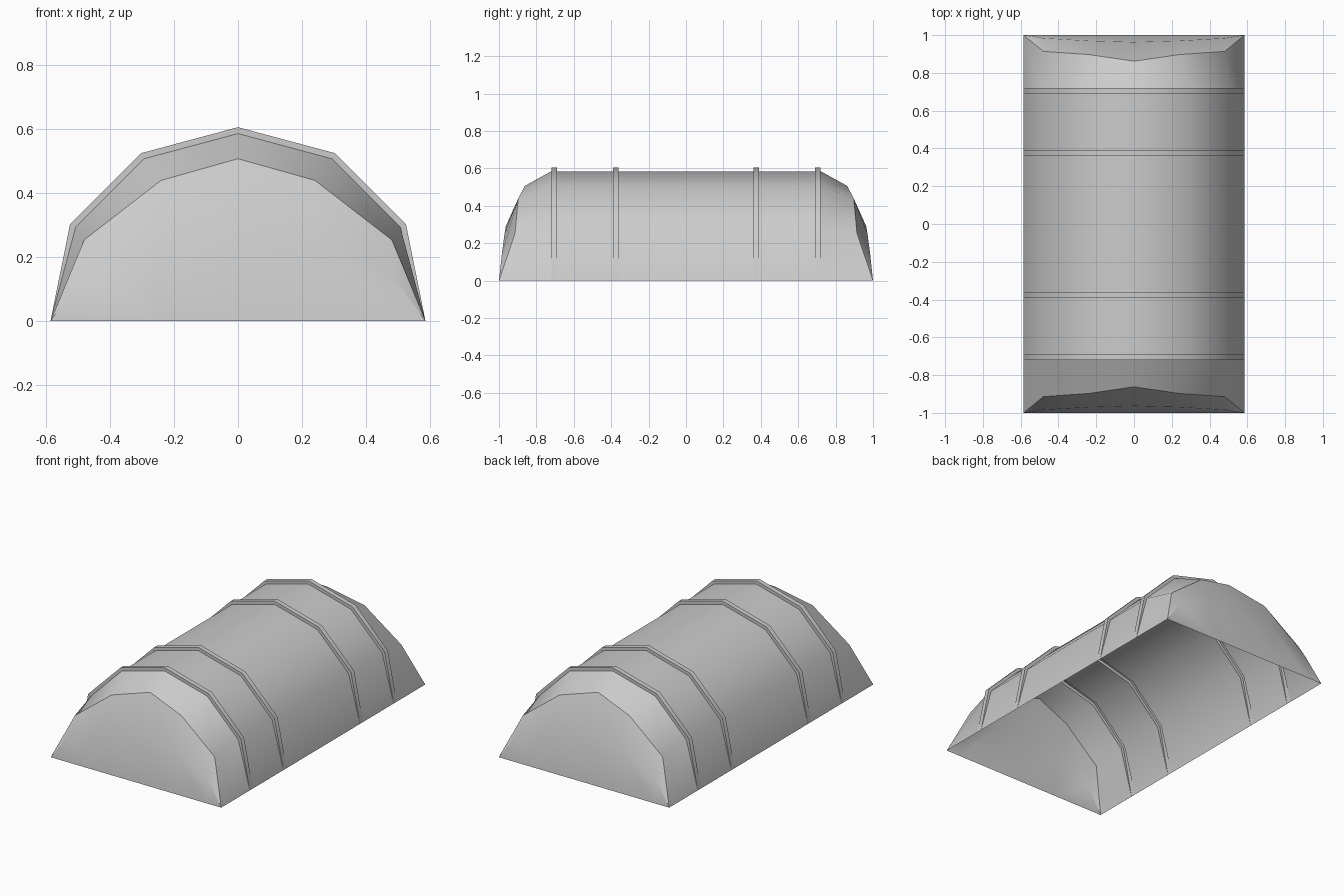
import bpy, bmesh
from math import sin, cos, radians

if "Cube" in bpy.data.objects:
    bpy.data.objects.remove(bpy.data.objects["Cube"])

R, RIB = 0.585, 0.605      # shell and raised rib radius


def arch(y, r):
    # half of a 12-sided ring; the feet always stay on the shell's base line
    pts = [(r * cos(radians(30 * i)), y, r * sin(radians(30 * i))) for i in range(7)]
    pts[0], pts[6] = (R, y, 0), (-R, y, 0)
    return pts


def end_row(ang, ys):
    # bowed row of the rounded end, running into the ground corners
    k = sin(radians(ang))
    half = list(zip((R, 0.48, 0.24, 0), ys, (0, 0.2925 * k, 0.507 * k, R * k)))
    return half + [(-x, y, z) for x, y, z in reversed(half[:3])]


# sections from the middle to the back end
half = []
for y0, y1 in ((0.36, 0.39), (0.69, 0.72)):
    half += [arch(y0, R), arch(y0, RIB), arch(y1, RIB), arch(y1, R)]
half += [end_row(60, (1, 0.914, 0.897, 0.862)),
         end_row(30, (1, 0.984, 0.97, 0.963)),
         end_row(0, (1, 1, 1, 1))]

# mirrored to the front
front = [[(x, -y, z) for x, y, z in row] for row in reversed(half)]
rows = front + half

# skin the sections into one open shell
bm = bmesh.new()
grid = [[bm.verts.new(p) for p in row] for row in rows]
for a, b in zip(grid, grid[1:]):
    for i in range(6):
        bm.faces.new((a[i], b[i], b[i + 1], a[i + 1]))
bmesh.ops.remove_doubles(bm, verts=bm.verts, dist=0.0005)
bmesh.ops.recalc_face_normals(bm, faces=bm.faces)
bm.normal_update()
top = max(bm.faces, key=lambda f: f.calc_center_median().z)
if top.normal.z < 0:
    bmesh.ops.reverse_faces(bm, faces=bm.faces)

mesh = bpy.data.meshes.new("tent_shell")
bm.to_mesh(mesh)
bm.free()
tent = bpy.data.objects.new("tent_shell", mesh)
bpy.context.collection.objects.link(tent)
bpy.context.view_layer.objects.active = tent
tent.select_set(True)
bpy.ops.object.shade_smooth_by_angle(angle=radians(40))
